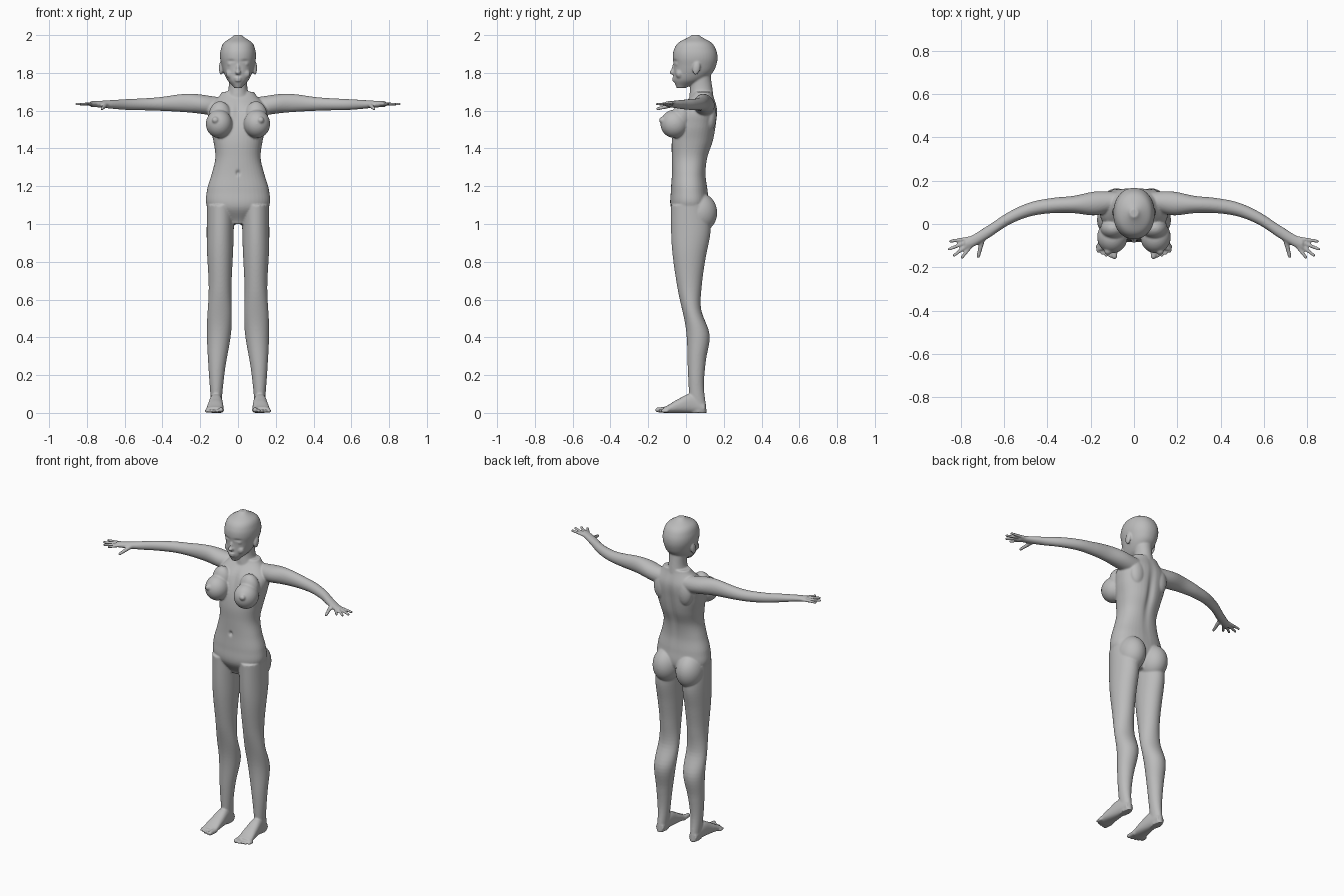
import bpy, bmesh, math
from mathutils import Matrix, Vector

if "Cube" in bpy.data.objects:
    bpy.data.objects.remove(bpy.data.objects["Cube"])

skin = bpy.data.materials.new("plain grey")
skin.use_nodes = True
grey = (0.5, 0.5, 0.5, 1)
skin.diffuse_color = grey
skin.node_tree.nodes["Principled BSDF"].inputs["Base Color"].default_value = grey

bm = bmesh.new()
X, Y, Z = range(3)


def curve(values, t):
    """Smooth curve through evenly spaced values, for t from start to end of the part."""
    last = len(values) - 1
    place = t * last
    i = min(int(place), max(last - 1, 0))
    f = place - i
    before, here, there, after = [values[max(0, min(last, i + k))] for k in (-1, 0, 1, 2)]
    slope_here = (there - before) / 2
    slope_there = (after - here) / 2
    ease = f * f * (3 - 2 * f)
    return (here + (there - here) * ease
            + slope_here * f * (1 - f) ** 2 - slope_there * f * f * (1 - f))


def loft(axis, start, end, low_u, high_u, low_v, high_v, power=2, sides=40, steps=48):
    """Skin rounded rings along an axis between four outline curves."""
    u, v = [i for i in range(3) if i != axis]
    loops = []
    for step in range(steps + 1):
        t = step / steps
        a, b, c, d = [curve(outline, t) for outline in (low_u, high_u, low_v, high_v)]
        loop = []
        for side in range(sides):
            angle = math.tau * side / sides
            cosine, sine = math.cos(angle), math.sin(angle)
            co = Vector()
            co[axis] = start + (end - start) * t
            co[u] = (a + b) / 2 + (b - a) / 2 * math.copysign(abs(cosine) ** (2 / power), cosine)
            co[v] = (c + d) / 2 + (d - c) / 2 * math.copysign(abs(sine) ** (2 / power), sine)
            loop.append(bm.verts.new(co))
        loops.append(loop)
    for lower, upper in zip(loops, loops[1:]):
        for side in range(sides):
            after = (side + 1) % sides
            bm.faces.new((lower[side], lower[after], upper[after], upper[side]))
    bm.faces.new(loops[0][::-1])
    bm.faces.new(loops[-1])


def trunk(start, end, widths, front, back, power=2):
    """Loft along the height, equal on both sides of the middle."""
    loft(Z, start, end, [-w for w in widths], widths, front, back, power)


def ball(centre, radii, tilt=0):
    matrix = (Matrix.Translation(centre) @ Matrix.Rotation(tilt, 4, "X")
              @ Matrix.Diagonal(Vector(radii).to_4d()))
    bmesh.ops.create_icosphere(bm, subdivisions=4, radius=1, matrix=matrix)


def digit(base, tip, thick, thin, count=20):
    """Tapered finger or toe."""
    base, tip = Vector(base), Vector(tip)
    for i in range(count):
        t = i / (count - 1)
        bmesh.ops.create_icosphere(bm, subdivisions=2, radius=thick + (thin - thick) * t,
                                   matrix=Matrix.Translation(base.lerp(tip, t)))


# Left leg
loft(Z, 1.1, 0,
     low_u=[.02, .025, .035, .035, .07, .09],
     high_u=[.165, .165, .155, .165, .155, .14],
     low_v=[-.08, -.075, -.045, 0, .01, .02],
     high_v=[.12, .13, .105, .085, .08, .125, .105, .095, .11])

# Left foot
loft(Y, .1, -.12, low_u=[.09, .08, .075], high_u=[.14, .155, .17],
     low_v=[0], high_v=[.05, .1, .07, .03], power=2.4)

# Left toes, shrinking outwards from the big toe
for i in range(5):
    radius = .01 if i else .016
    x = .09 + .019 * i
    digit((x, -.1, radius), (x, -.15 + .0015 * i * i, radius), radius, radius * .85)

# Left arm and palm
loft(X, .08, .78,
     low_u=[.06, .04, .05, .05, .035, -.005, -.07, -.12],
     high_u=[.15, .15, .13, .12, .1, .055, -.01, -.065],
     low_v=[1.57, 1.59, 1.6, 1.605, 1.62],
     high_v=[1.67, 1.69, 1.67, 1.66, 1.65])

# Left fingers fanning out from the palm, then the thumb
palm = Vector((.72, -.06, 1.635))
for i, reach in enumerate((.13, .145, .14, .12)):
    angle = -.15 - .25 * i
    digit(palm, palm + reach * Vector((math.cos(angle), math.sin(angle), 0)), .011, .008)
digit((.7, -.07, 1.63), (.72, -.15, 1.61), .013, .009)

# Left chest, shoulder blade and seat
ball((.1, -.06, 1.53), (.07, .075, .075))
ball((.095, -.02, 1.57), (.06, .05, .08))
ball((.12, -.125, 1.55), (.018, .018, .018))
ball((.08, .125, 1.57), (.05, .036, .08))
ball((.08, .07, 1.06), (.08, .095, .105))

# Left ear, eyelid and cheek
ball((.09, .055, 1.825), (.011, .02, .036), -.2)
ball((.037, -.04, 1.846), (.02, .017, .012))
ball((.04, -.035, 1.795), (.025, .02, .025))

# Right side
twin = bmesh.ops.duplicate(bm, geom=bm.verts[:] + bm.edges[:] + bm.faces[:])["geom"]
for item in twin:
    if isinstance(item, bmesh.types.BMVert):
        item.co.x *= -1

# Torso
trunk(1, 1.7,
      widths=[.05, .16, .165, .14, .12, .13, .15, .155, .085],
      front=[-.03, -.08, -.08, -.075, -.075, -.075, -.06, -.03, .04],
      back=[.07, .12, .115, .105, .115, .145, .16, .165, .14], power=2.25)

# Neck
trunk(1.64, 1.8, widths=[.07, .05, .05], front=[.015, .03], back=[.15, .13])

# Head
trunk(1.72, 2,
      widths=[.02, .055, .075, .087, .095, .092, .075, .02],
      front=[-.05, -.065, -.065, -.065, -.07, -.065, -.04, .03],
      back=[0, .09, .14, .16, .167, .16, .135, .07], power=2.15)

# Nose and lips
ball((0, -.068, 1.803), (.015, .02, .013))
ball((0, -.062, 1.825), (.009, .014, .032), -.2)
ball((0, -.062, 1.772), (.022, .013, .006))
ball((0, -.061, 1.76), (.018, .013, .007))

bmesh.ops.recalc_face_normals(bm, faces=bm.faces)
mesh = bpy.data.meshes.new("body")
bm.to_mesh(mesh)
bm.free()
mesh.materials.append(skin)
body = bpy.data.objects.new("body", mesh)
bpy.context.collection.objects.link(body)
bpy.context.view_layer.objects.active = body
body.select_set(True)

# Fuse the parts into one soft skin
fuse = body.modifiers.new("fuse", "REMESH")
fuse.mode = "VOXEL"
fuse.voxel_size = .005
soften = body.modifiers.new("soften", "SMOOTH")
soften.iterations = 5
for modifier in ("fuse", "soften"):
    bpy.ops.object.modifier_apply(modifier=modifier)

# Hollows of the spine, navel, brow and chest: centre, reach, push along y
hollows = [
    ((0, .16, 1.42), (.022, .06, .17), -.014),
    ((0, -.08, 1.27), (.01, .03, .013), .012),
    ((.037, -.06, 1.863), (.02, .03, .008), .005),
    ((0, -.04, 1.6), (.02, .05, .06), .008)]
for vertex in body.data.vertices:
    spot = Vector((abs(vertex.co.x), vertex.co.y, vertex.co.z))
    push = 0
    for centre, reach, depth in hollows:
        distance = sum(((s - c) / r) ** 2 for s, c, r in zip(spot, centre, reach))
        push += depth * math.exp(-distance)
    vertex.co.y += push
bpy.ops.object.shade_smooth()
